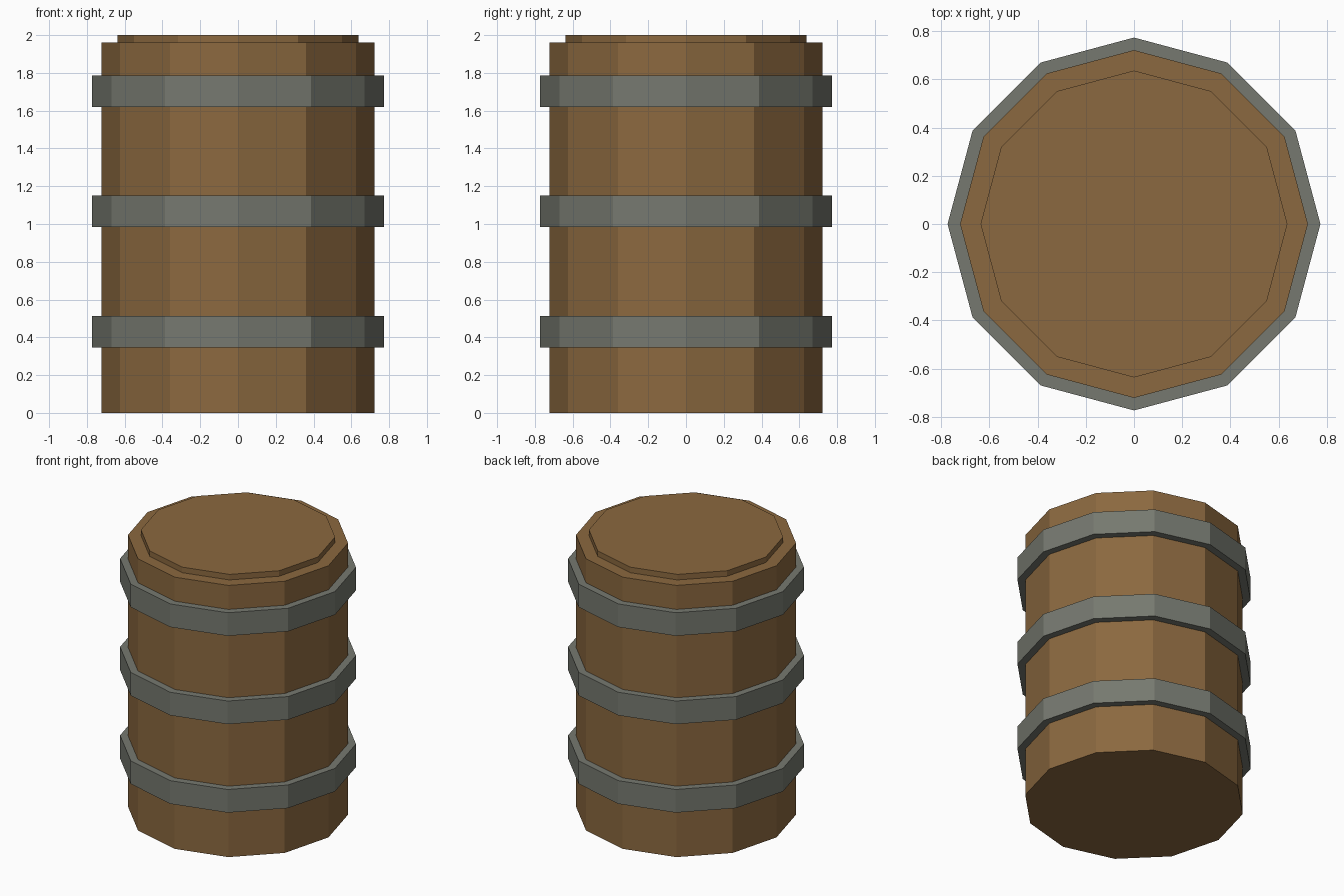
import bpy, math

if "Cube" in bpy.data.objects:
    bpy.data.objects.remove(bpy.data.objects["Cube"])

SIDES = 12


def material(name, rgb):
    m = bpy.data.materials.new(name)
    m.diffuse_color = (*rgb, 1.0)
    m.use_nodes = True
    m.node_tree.nodes["Principled BSDF"].inputs["Base Color"].default_value = m.diffuse_color
    return m


wood = material("brown wood", (0.26, 0.14, 0.05))
iron = material("grey iron", (0.18, 0.19, 0.16))


def ring(radius, z):
    # vertices fall on the x and y axes
    return [(radius * math.cos(2 * math.pi * i / SIDES),
             radius * math.sin(2 * math.pi * i / SIDES), z) for i in range(SIDES)]


def loft(name, profile, mat, closed=False):
    """Revolve a (radius, z) profile; cap the ends, or close it into a hoop."""
    verts = [v for r, z in profile for v in ring(r, z)]
    n = len(profile)
    faces = []
    for k in range(n if closed else n - 1):
        a, b = k * SIDES, (k + 1) % n * SIDES
        for i in range(SIDES):
            j = (i + 1) % SIDES
            faces.append((a + i, a + j, b + j, b + i))
    if not closed:
        faces.append(tuple(reversed(range(SIDES))))
        faces.append(tuple(range((n - 1) * SIDES, n * SIDES)))
    mesh = bpy.data.meshes.new(name)
    mesh.from_pydata(verts, [], faces)
    mesh.materials.append(mat)
    obj = bpy.data.objects.new(name, mesh)
    bpy.context.collection.objects.link(obj)
    return obj


# Barrel body with the raised, smaller lid on top
loft("barrel_body", [(0.722, 0), (0.722, 1.96), (0.637, 1.96), (0.637, 2.0)], wood)

# Three iron hoops
for label, z in (("lower", 0.345), ("middle", 0.983), ("upper", 1.62)):
    loft(label + "_hoop", [(0.715, z), (0.774, z), (0.774, z + 0.167), (0.715, z + 0.167)],
         iron, closed=True)
